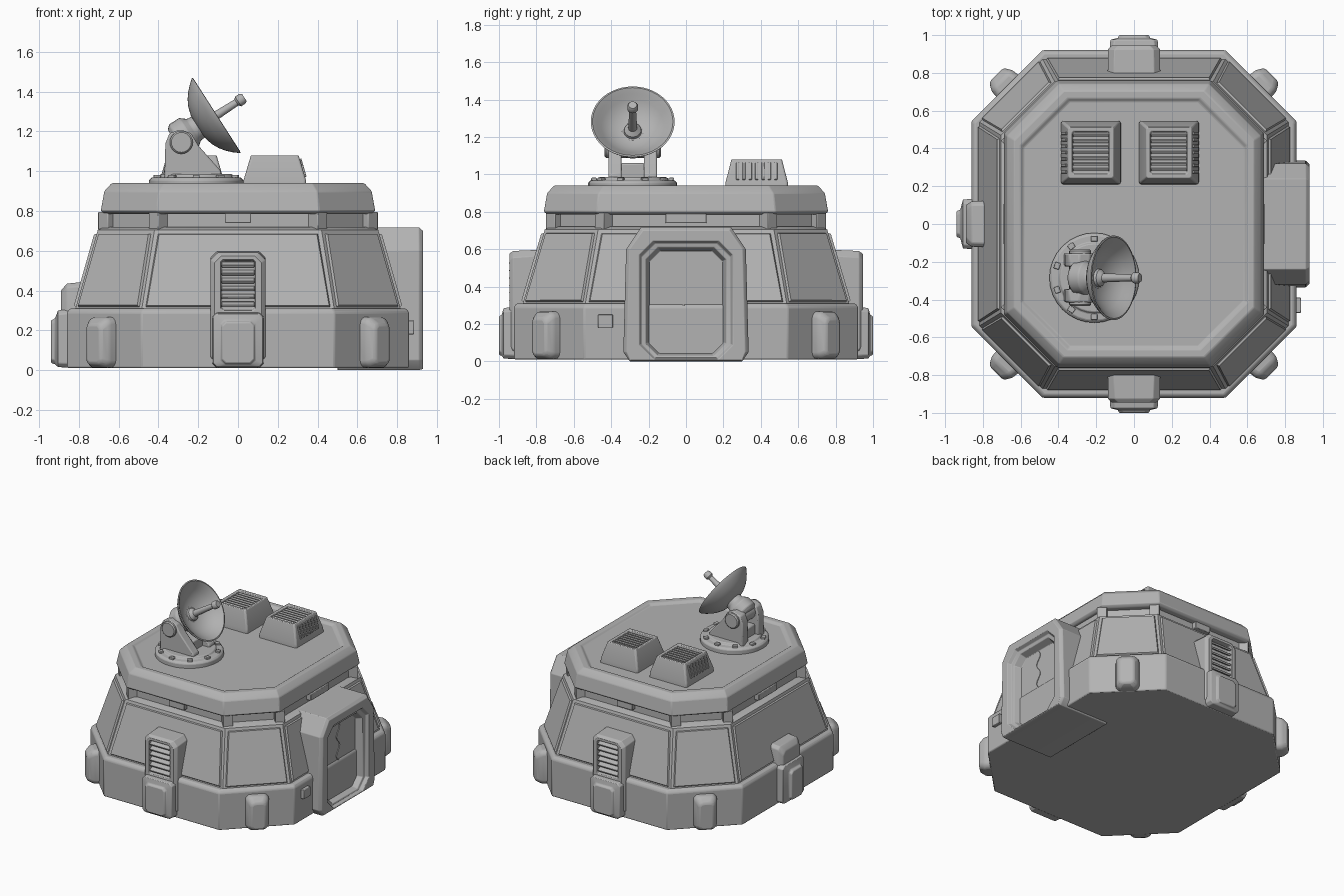
import bpy, bmesh, math
from mathutils import Matrix, Vector

if "Cube" in bpy.data.objects:
    bpy.data.objects.remove(bpy.data.objects["Cube"])

grey = bpy.data.materials.new("warm_grey_panel")
grey.diffuse_color = (0.45, 0.45, 0.45, 1)
grey.use_nodes = True
grey.node_tree.nodes["Principled BSDF"].inputs["Base Color"].default_value = grey.diffuse_color


def finish(name, bm, mat=None, bevel=0.0):
    """Turn a bmesh into a named, softly bevelled object."""
    if mat:
        bm.transform(mat)
    bmesh.ops.recalc_face_normals(bm, faces=bm.faces)
    me = bpy.data.meshes.new(name)
    bm.to_mesh(me)
    bm.free()
    me.materials.append(grey)
    ob = bpy.data.objects.new(name, me)
    bpy.context.collection.objects.link(ob)
    if bevel:
        m = ob.modifiers.new("bevel", 'BEVEL')
        m.width, m.segments, m.limit_method = bevel, 2, 'ANGLE'
        m.angle_limit = math.radians(25)
    return ob


def loft_bm(rings):
    bm = bmesh.new()
    loops = [[bm.verts.new(p) for p in r] for r in rings]
    n = len(loops[0])
    for a, b in zip(loops, loops[1:]):
        for i in range(n):
            bm.faces.new((a[i], a[(i + 1) % n], b[(i + 1) % n], b[i]))
    bm.faces.new(loops[0])
    bm.faces.new(loops[-1])
    return bm


def loft(name, rings, mat=None, bevel=0.0):
    return finish(name, loft_bm(rings), mat, bevel)


def octo(a0, a1, b0, b1, c):
    """Chamfered rectangle as 2D points."""
    return [(a0 + c, b0), (a1 - c, b0), (a1, b0 + c), (a1, b1 - c),
            (a1 - c, b1), (a0 + c, b1), (a0, b1 - c), (a0, b0 + c)]


def plan(hx, hy, c, z):
    return [(x, y, z) for x, y in octo(-hx, hx, -hy, hy, c)]


def upright(out, hx, z0, z1, c):
    """Chamfered rectangle standing at distance 'out' along -y."""
    return [(x, -out, z) for x, z in octo(-hx, hx, z0, z1, c)]


def lathe(name, profile, mat, sides=40, bevel=0.0):
    rings = [[(r * math.cos(t), r * math.sin(t), z) for t in
              (2 * math.pi * i / sides for i in range(sides))] for r, z in profile]
    return loft(name, rings, mat, bevel)


def box(name, size, mat, bevel=0.004):
    bm = bmesh.new()
    bmesh.ops.create_cube(bm, size=1)
    bm.transform(Matrix.Diagonal((*size, 1)))
    return finish(name, bm, mat, bevel)


def T(x, y, z=0):
    return Matrix.Translation((x, y, z))


def R(deg, axis='Z'):
    return Matrix.Rotation(math.radians(deg), 4, axis)


# Plinth, sloping walls with raised panels, neck
loft("plinth", [plan(.86, .92, .375, .01), plan(.86, .92, .375, .29),
                plan(.845, .905, .37, .31)], bevel=.008)
bm = loft_bm([plan(.82, .875, .335, .30), plan(.705, .755, .285, .705),
              plan(.67, .72, .27, .72)])
bm.normal_update()
bmesh.ops.recalc_face_normals(bm, faces=bm.faces)
walls = [f for f in bm.faces if len(f.verts) == 4 and f.calc_center_median().z < .6]
bmesh.ops.inset_individual(bm, faces=walls, thickness=.028, depth=0)
bmesh.ops.inset_individual(bm, faces=walls, thickness=.008, depth=.012)
finish("sloping_walls", bm)
loft("neck", [plan(.655, .705, .27, .70), plan(.655, .705, .27, .80)])

# Roof slab with raised rim
loft("roof", [plan(.67, .74, .275, .785), plan(.69, .76, .28, .80),
              plan(.672, .742, .275, .90), plan(.635, .705, .262, .94),
              plan(.60, .665, .25, .94), plan(.585, .65, .245, .925)], bevel=.006)

# Small brackets and corner struts under the roof
for k, (px, py) in enumerate([(0, -.715), (.665, 0), (0, .715), (-.665, 0)]):
    box("neck_bracket", (.13 if k % 2 == 0 else .22, .05, .05), T(px, py, .765) @ R(90 * k))
for sx in (-1, 1):
    for sy in (-1, 1):
        for px, py in ((.40, .70), (.655, .44)):
            box("neck_strut", (.07, .07, .09), T(sx * px, sy * py, .75) @ R(45))

# Louvred vent towers, front and back
for side, ang in (("front", 0), ("back", 180)):
    m = R(ang)
    loft(side + "_vent_tower", [
        upright(.70, .14, .03, .60, .03), upright(.925, .138, .03, .59, .035),
        upright(.945, .118, .05, .575, .035), upright(.945, .088, .30, .555, .012),
        upright(.91, .082, .306, .548, .01)], m, .004)
    loft(side + "_vent_foot", [
        upright(.85, .135, .01, .30, .02), upright(.975, .125, .015, .285, .02),
        upright(.985, .085, .03, .25, .02), upright(1.0, .08, .035, .24, .02)], m, .005)
    for i in range(6):
        box(side + "_louvre", (.165, .035, .014),
            m @ T(0, -.928, .33 + i * .04) @ R(30, 'X'), .003)

# Plain equipment pod on the left side
m = R(-90)
loft("left_pod_upper", [upright(.70, .125, .03, .45, .02), upright(.86, .12, .03, .435, .02),
                        upright(.89, .10, .05, .40, .03)], m, .006)
loft("left_pod_foot", [upright(.80, .135, .01, .31, .02), upright(.905, .13, .015, .30, .02),
                       upright(.92, .075, .03, .26, .02), upright(.94, .068, .035, .25, .02)],
     m, .005)

# Rounded feet on the four diagonal corners
for sx, sy, ang in ((1, -1, 45), (1, 1, 135), (-1, 1, 225), (-1, -1, 315)):
    loft("corner_foot", [upright(-.06, .088, .01, .27, .02), upright(.04, .078, .012, .265, .025),
                         upright(.08, .052, .03, .23, .02)],
         T(sx * .672, sy * .732) @ R(ang), .012)

# Doorway on the right: chamfered frame, recessed leaf, wavy seam
def frame(x, s=0.0):
    half = [(.30, s * .3), (.335 - s, .05), (.32 - s, .60), (.24 - s * .5, .718 - s)]
    return [(x, y, z) for y, z in half] + [(x, -y, z) for y, z in reversed(half)]


def leaf(x, h, z0, z1, c):
    half = [(h - c, z0), (h, z0 + c), (h, z1 - c), (h - c, z1)]
    return [(x, y, z) for y, z in half] + [(x, -y, z) for y, z in reversed(half)]


loft("door_frame", [frame(.50), frame(.91), frame(.93, .018), leaf(.93, .25, .012, .645, .075),
                    leaf(.905, .238, .02, .632, .072), leaf(.90, .215, .03, .61, .065),
                    leaf(.85, .195, .045, .59, .055)], bevel=.005)
seam = [(-.012 + .02 * math.sin(i * math.pi / 3.5), .08 + .5 * i / 24) for i in range(25)]
bm = bmesh.new()
rows = [[bm.verts.new((x, y + o, z)) for x, o in
         ((.848, -.004), (.855, -.004), (.855, .004), (.848, .004))] for y, z in seam]
for a, b in zip(rows, rows[1:]):
    for i in range(4):
        bm.faces.new((a[i], a[(i + 1) % 4], b[(i + 1) % 4], b[i]))
bm.faces.new(rows[0])
bm.faces.new(rows[-1])
finish("door_seam", bm)
box("door_keypad", (.04, .08, .07), T(.865, -.43, .215))

# Roof air units with top grille and outer side fins
for cx, out in ((-.228, -1), (.185, 1)):
    def sq(hx, hy, z):
        return [(cx + x, .378 + y, z) for x, y in octo(-hx, hx, -hy, hy, .008)]
    loft("roof_air_unit", [sq(.158, .168, .92), sq(.157, .167, .955), sq(.12, .135, 1.08),
                           sq(.10, .113, 1.08), sq(.096, .109, 1.06)], bevel=.004)
    for i in range(7):
        box("air_unit_slat", (.19, .016, .012),
            T(cx, .378 - .09 + i * .03, 1.067) @ R(25, 'X'), .003)
        box("air_unit_fin", (.016, .016, .095),
            T(cx + out * .139, .378 - .102 + i * .034, 1.016) @ R(-out * 16, 'Y'), .003)

# Dish turntable with bolts
dx, dy = -.21, -.285
lathe("dish_turntable", [(.238, .92), (.238, .955), (.225, .968), (.19, .97), (.18, .985),
                         (.15, .985)], T(dx, dy), 32, .004)
for i in range(10):
    box("turntable_bolt", (.03, .035, .02), T(dx, dy) @ R(36 * i + 18) @ T(.207, 0, .972))

# Two cheek plates carrying the dish pivot
cheek = [(-.37, .96), (-.085, .96), (-.085, 1.0), (-.20, 1.13), (-.235, 1.19),
         (-.29, 1.21), (-.345, 1.19), (-.365, 1.14)]
for y0, y1 in ((-.415, -.345), (-.225, -.155)):
    loft("dish_cheek", [[(x, y, z) for x, z in cheek] for y in (y0, y1)], bevel=.008)
lathe("dish_pivot", [(.05, -.15), (.058, -.142), (.058, .142), (.05, .15)],
      T(-.285, dy, 1.145) @ R(90, 'X'), 24)
box("mount_core", (.2, .13, .10), T(-.24, dy, 1.01), .01)

# Dish, its back hub and its feed horn share one tilted axis
axis = T(-.113, dy, 1.278) @ R(57.3, 'Y')
radii = [.03, .07, .11, .145, .175, .20, .222]
bowl = [(r, -.108 * (1 - (r / .222) ** 2.7)) for r in radii]
lathe("dish_bowl", bowl + [(.224, .006), (.215, .008)] +
      [(r * .955, z + .014) for r, z in reversed(bowl[:-1])], axis, 48)
lathe("dish_hub", [(.07, -.24), (.09, -.22), (.09, -.16), (.065, -.13), (.06, -.09)], axis, 24, .005)
lathe("dish_feed", [(.05, -.10), (.045, -.075), (.024, -.055), (.018, .125), (.029, .135),
                    (.029, .16), (.022, .172)], axis, 20)

# Smooth shading with sharp edges kept
for ob in bpy.data.objects:
    ob.select_set(True)
    bpy.context.view_layer.objects.active = ob
bpy.ops.object.shade_smooth_by_angle(angle=math.radians(32))
